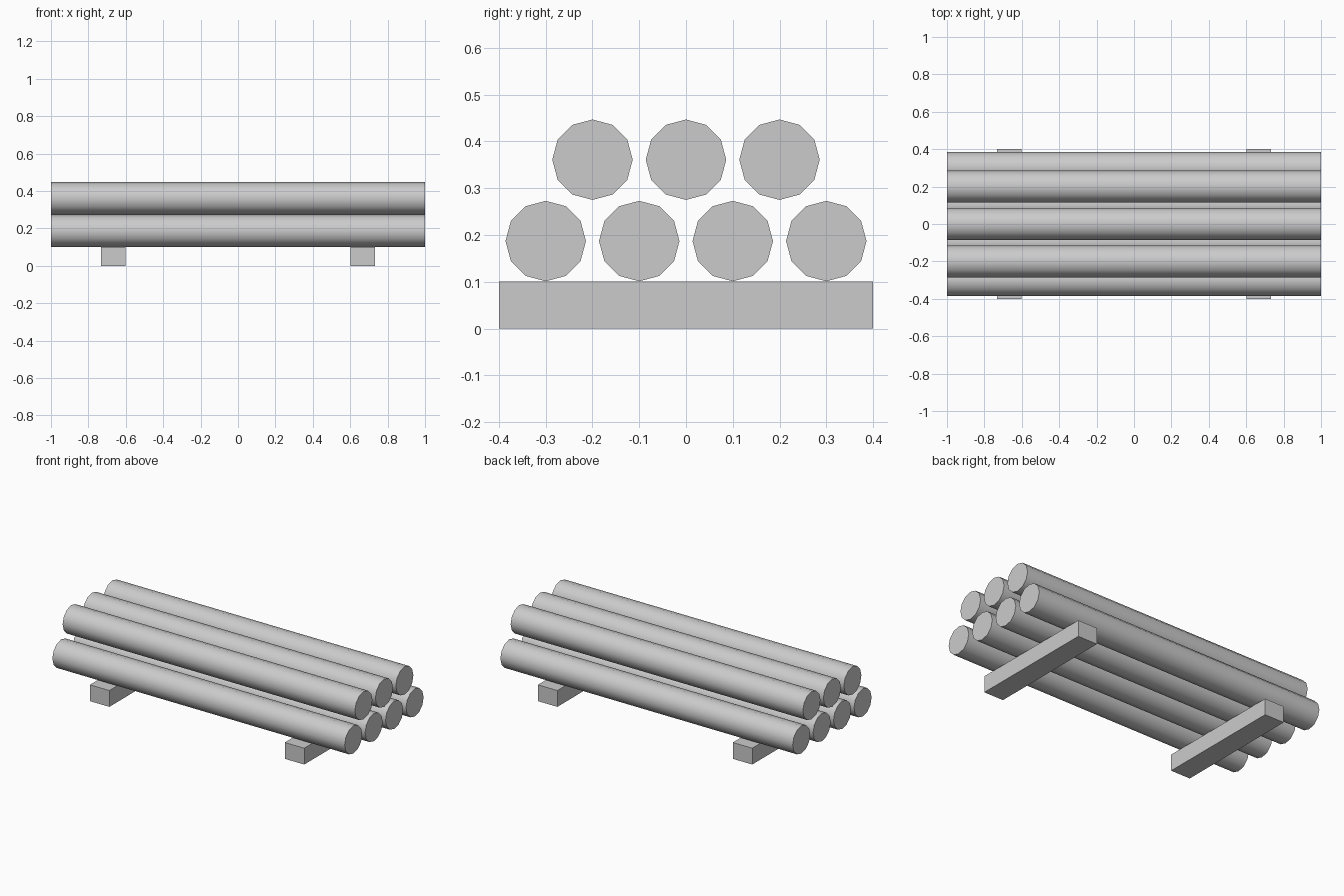
import bpy
from math import radians

if "Cube" in bpy.data.objects:
    bpy.data.objects.remove(bpy.data.objects["Cube"])

LOG_RADIUS = 0.086
SKID_HEIGHT = 0.101


def add_log(name, y, z):
    bpy.ops.mesh.primitive_cylinder_add(
        vertices=12, radius=LOG_RADIUS, depth=2.0,
        location=(0, y, z), rotation=(0, radians(90), 0))
    log = bpy.context.object
    log.name = name
    bpy.ops.object.shade_smooth_by_angle(angle=radians(40))


def add_skid(name, x):
    bpy.ops.mesh.primitive_cube_add(size=1, location=(x, 0, SKID_HEIGHT / 2))
    skid = bpy.context.object
    skid.name = name
    skid.scale = (0.133, 0.8, SKID_HEIGHT)
    bpy.ops.object.transform_apply(location=False, rotation=False, scale=True)


# Two cross beams under the stack
add_skid("left_skid", -0.667)
add_skid("right_skid", 0.667)

# Lower row of four logs, upper row of three nested between them
for row, count, z in (("lower", 4, 0.187), ("upper", 3, 0.361)):
    for i in range(count):
        add_log(f"{row}_log_{i + 1}", (i - (count - 1) / 2) * 0.2, z)
